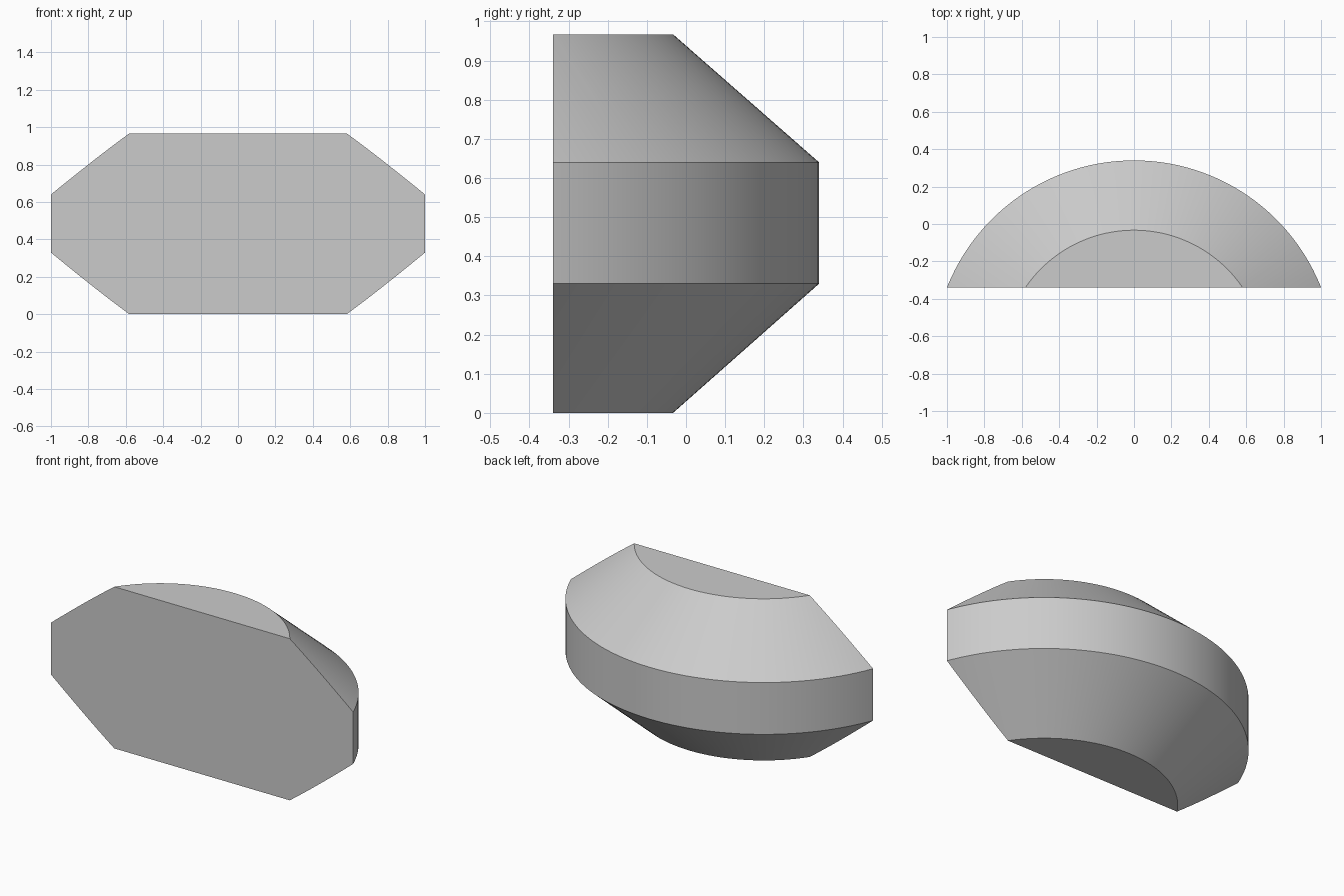
import bpy
import bmesh
import math

cube = bpy.data.objects.get("Cube")
if cube:
    bpy.data.objects.remove(cube, do_unlink=True)

# Turned profile: (radius, height), with the axis behind the flat front
AXIS_Y = -0.736
FRONT_Y = -0.34
OUTER, INNER = 1.076, 0.703
PROFILE = [(INNER, 0.0), (OUTER, 0.33), (OUTER, 0.64), (INNER, 0.967)]
STEPS = 144

# Light grey material
grey = bpy.data.materials.new("light_grey")
grey.use_nodes = True
colour = (0.6, 0.6, 0.6, 1.0)
grey.diffuse_color = colour
grey.node_tree.nodes["Principled BSDF"].inputs["Base Color"].default_value = colour

# Revolve the chamfered profile, with a vertex at the middle of the back
bm = bmesh.new()
verts = [bm.verts.new((0, AXIS_Y + r, z)) for r, z in PROFILE]
edges = [bm.edges.new(pair) for pair in zip(verts, verts[1:])]
bmesh.ops.spin(bm, geom=verts + edges, cent=(0, AXIS_Y, 0), axis=(0, 0, 1),
               angle=2 * math.pi, steps=STEPS)
bmesh.ops.remove_doubles(bm, verts=bm.verts[:], dist=0.0001)

# Flat top and bottom
bmesh.ops.holes_fill(bm, edges=bm.edges[:], sides=0)

# Slice off everything ahead of the flat front and close it
bmesh.ops.bisect_plane(bm, geom=bm.verts[:] + bm.edges[:] + bm.faces[:],
                       plane_co=(0, FRONT_Y, 0), plane_no=(0, 1, 0),
                       clear_inner=True)
bmesh.ops.holes_fill(bm, edges=[e for e in bm.edges if e.is_boundary], sides=0)
bmesh.ops.recalc_face_normals(bm, faces=bm.faces[:])

mesh = bpy.data.meshes.new("chamfered_arc_block")
bm.to_mesh(mesh)
bm.free()
mesh.materials.append(grey)
block = bpy.data.objects.new("chamfered_arc_block", mesh)
bpy.context.collection.objects.link(block)

# Smooth curved bands with crisp borders
bpy.ops.object.select_all(action="DESELECT")
block.select_set(True)
bpy.context.view_layer.objects.active = block
bpy.ops.object.shade_smooth_by_angle(angle=math.radians(25))
